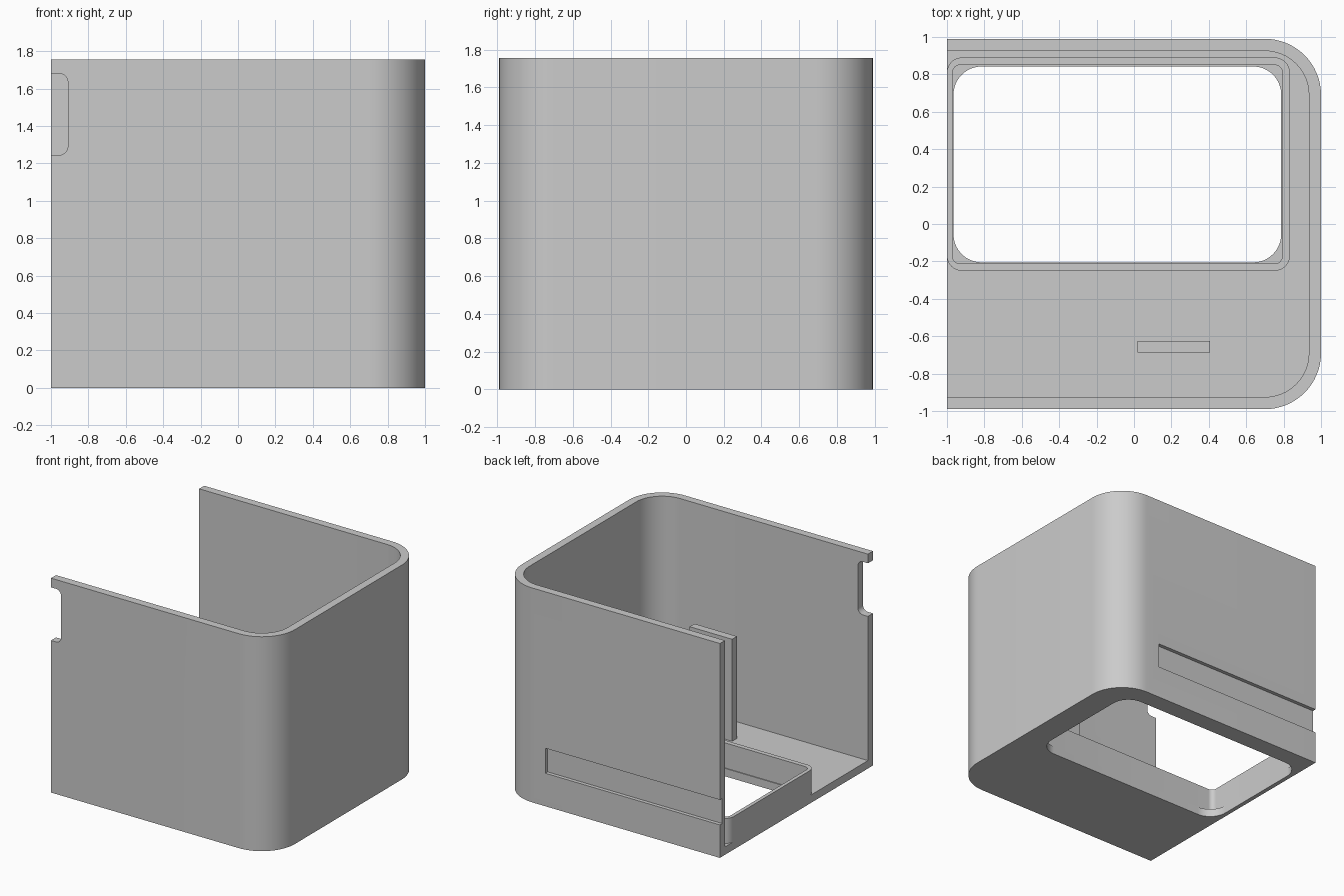
import bpy, bmesh
from math import pi, cos, sin, radians

if "Cube" in bpy.data.objects:
    bpy.data.objects.remove(bpy.data.objects["Cube"], do_unlink=True)

grey = bpy.data.materials.new("plain grey")
grey.use_nodes = True
grey.diffuse_color = (0.6, 0.6, 0.6, 1)
grey.node_tree.nodes["Principled BSDF"].inputs["Base Color"].default_value = (0.6, 0.6, 0.6, 1)


def outline(a0, a1, b0, b1, left_r=0, right_r=0, steps=16):
    """Rectangle whose left and right corner pairs have their own radius."""
    pts = []
    for a, b, sa, sb, r, start in ((a1, b1, -1, -1, right_r, 0), (a0, b1, 1, -1, left_r, 1),
                                   (a0, b0, 1, 1, left_r, 2), (a1, b0, -1, 1, right_r, 3)):
        if r == 0:
            pts.append((a, b))
            continue
        for i in range(steps + 1):
            t = (start + i / steps) * pi / 2
            pts.append((a + sa * r + r * cos(t), b + sb * r + r * sin(t)))
    return pts


def prism(name, pts, lo, hi, axis="z"):
    """Extrude an outline along z, or an x-z outline along y."""
    place = (lambda a, b, h: (a, b, h)) if axis == "z" else (lambda a, b, h: (a, h, b))
    bm = bmesh.new()
    base = [bm.verts.new(place(a, b, lo)) for a, b in pts]
    top = [bm.verts.new(place(a, b, hi)) for a, b in pts]
    bm.faces.new(base)
    bm.faces.new(top)
    for i in range(len(pts)):
        j = (i + 1) % len(pts)
        bm.faces.new((base[i], base[j], top[j], top[i]))
    bmesh.ops.recalc_face_normals(bm, faces=bm.faces)
    mesh = bpy.data.meshes.new(name)
    bm.to_mesh(mesh)
    bm.free()
    mesh.materials.append(grey)
    obj = bpy.data.objects.new(name, mesh)
    bpy.context.collection.objects.link(obj)
    return obj


def cut(obj, *cutters):
    """Subtract the cutters, bake the result and discard them."""
    for c in cutters:
        c.hide_render = True
        mod = obj.modifiers.new("cut", "BOOLEAN")
        mod.operation, mod.solver, mod.object = "DIFFERENCE", "EXACT", c
    bpy.context.view_layer.update()
    deps = bpy.context.evaluated_depsgraph_get()
    baked = bpy.data.meshes.new_from_object(obj.evaluated_get(deps))
    obj.modifiers.clear()
    obj.data = baked
    for c in cutters:
        bpy.data.objects.remove(c, do_unlink=True)


H, W, T = 1.755, 0.99, 0.065   # height, half depth, wall thickness

# Shell: floor and U-shaped wall, open on the -x side
shell = prism("shell", outline(-1, 1, -W, W, 0, 0.3), 0, H)
cut(shell,
    prism("cavity", outline(-1.2, 1 - T, -W + T, W - T, 0, 0.3 - T), T, H + 0.2),
    prism("floor_window", outline(-0.965, 0.787, -0.205, 0.842, 0.15, 0.15), -0.2, 0.2),
    prism("front_notch", outline(-1.2, -0.91, 1.245, 1.68, 0, 0.045), -1.2, -0.8, "y"),
    prism("back_groove", outline(-1.2, 0.58, 0.27, 0.475), W - 0.03, 1.2, "y"))

# Raised rim around the floor window
rim = prism("window_rim", outline(-1, 0.833, -0.25, 0.89, 0.08, 0.08), T, 0.27)
cut(rim, prism("rim_opening", outline(-0.97, 0.793, -0.212, 0.85, 0.04, 0.04), -0.1, 0.5))

# Upright tab standing on the floor
tab = prism("upright_tab", outline(0.02, 0.405, -0.688, -0.625), T, 0.9)

# Smooth the rounded corners, keep other edges sharp
bpy.ops.object.select_all(action="DESELECT")
for obj in (shell, rim, tab):
    obj.select_set(True)
bpy.context.view_layer.objects.active = shell
bpy.ops.object.shade_smooth_by_angle(angle=radians(30))
